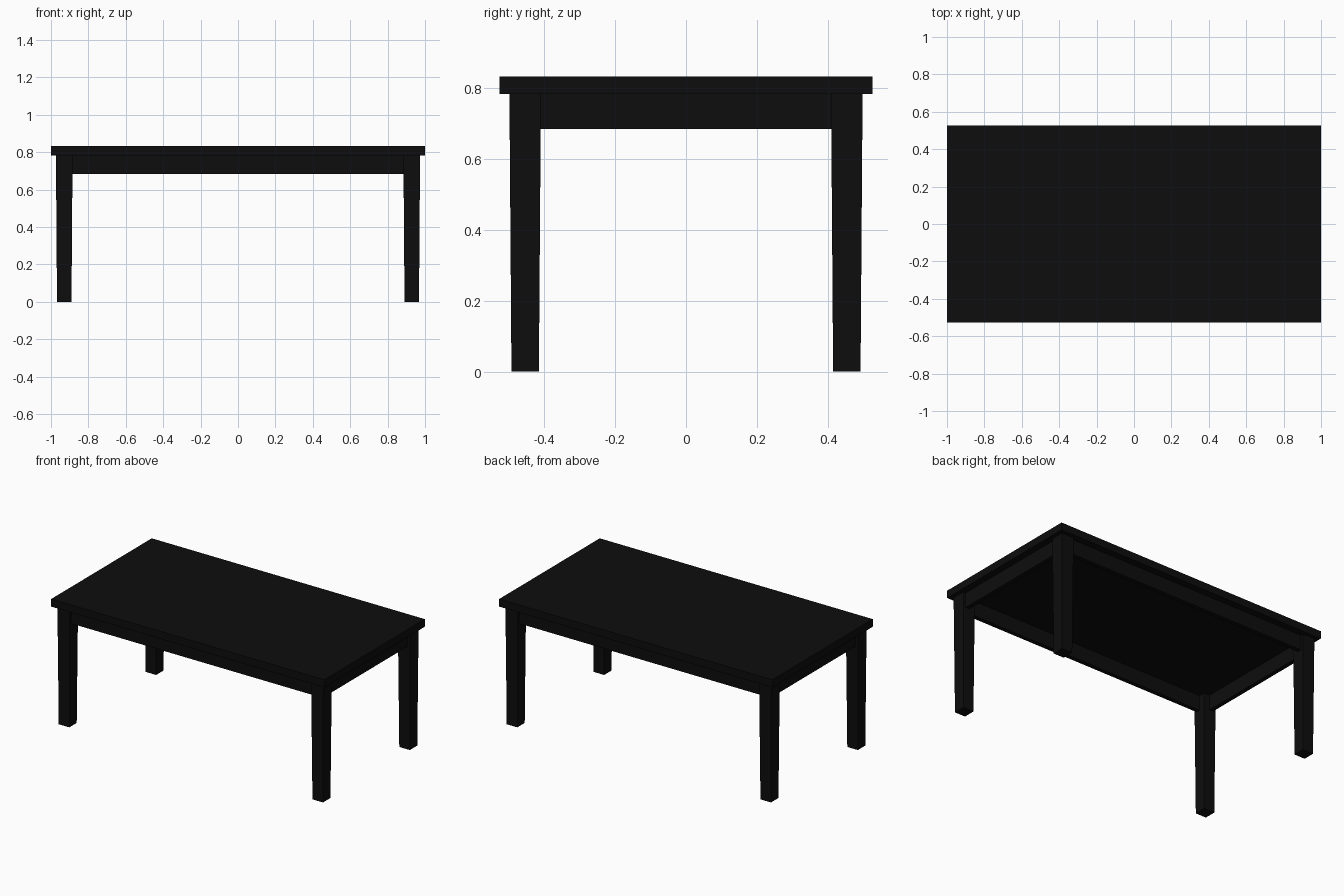
import bpy, bmesh

if "Cube" in bpy.data.objects:
    bpy.data.objects.remove(bpy.data.objects["Cube"])

black = bpy.data.materials.new("black_wood")
black.diffuse_color = (0.004, 0.004, 0.004, 1)
black.use_nodes = True
black.node_tree.nodes["Principled BSDF"].inputs["Base Color"].default_value = black.diffuse_color


def block(name, x, y, z, taper=1.0):
    """Box from (min, max) ranges; taper scales the bottom face about its centre."""
    bm = bmesh.new()
    bmesh.ops.create_cube(bm, size=1)
    for v in bm.verts:
        s = taper if v.co.z < 0 else 1.0
        v.co = [(a + b) / 2 + c * (b - a) * k
                for (a, b), c, k in zip((x, y, z), v.co, (s, s, 1))]
    mesh = bpy.data.meshes.new(name)
    bm.to_mesh(mesh)
    bm.free()
    mesh.materials.append(black)
    ob = bpy.data.objects.new(name, mesh)
    bpy.context.collection.objects.link(ob)
    return ob


TOP, UNDER, APRON = 0.833, 0.783, 0.684

# Table top
block("table_top", (-1, 1), (-0.526, 0.526), (UNDER, TOP))

# Four slightly tapered legs
LX, LY, H = 0.929, 0.454, 0.0445
for sx, side in ((-1, "left"), (1, "right")):
    for sy, end in ((-1, "front"), (1, "back")):
        block(f"{end}_{side}_leg", (sx * LX - H, sx * LX + H),
              (sy * LY - H, sy * LY + H), (0, UNDER), taper=0.87)

# Apron boards between the legs, set back a little from the leg faces
for s, end, side in ((-1, "front", "left"), (1, "back", "right")):
    y = sorted((s * 0.452, s * 0.480))
    x = sorted((s * 0.927, s * 0.955))
    block(f"{end}_apron", (-LX + 0.03, LX - 0.03), y, (APRON, UNDER))
    block(f"{side}_apron", x, (-LY + 0.03, LY - 0.03), (APRON, UNDER))
